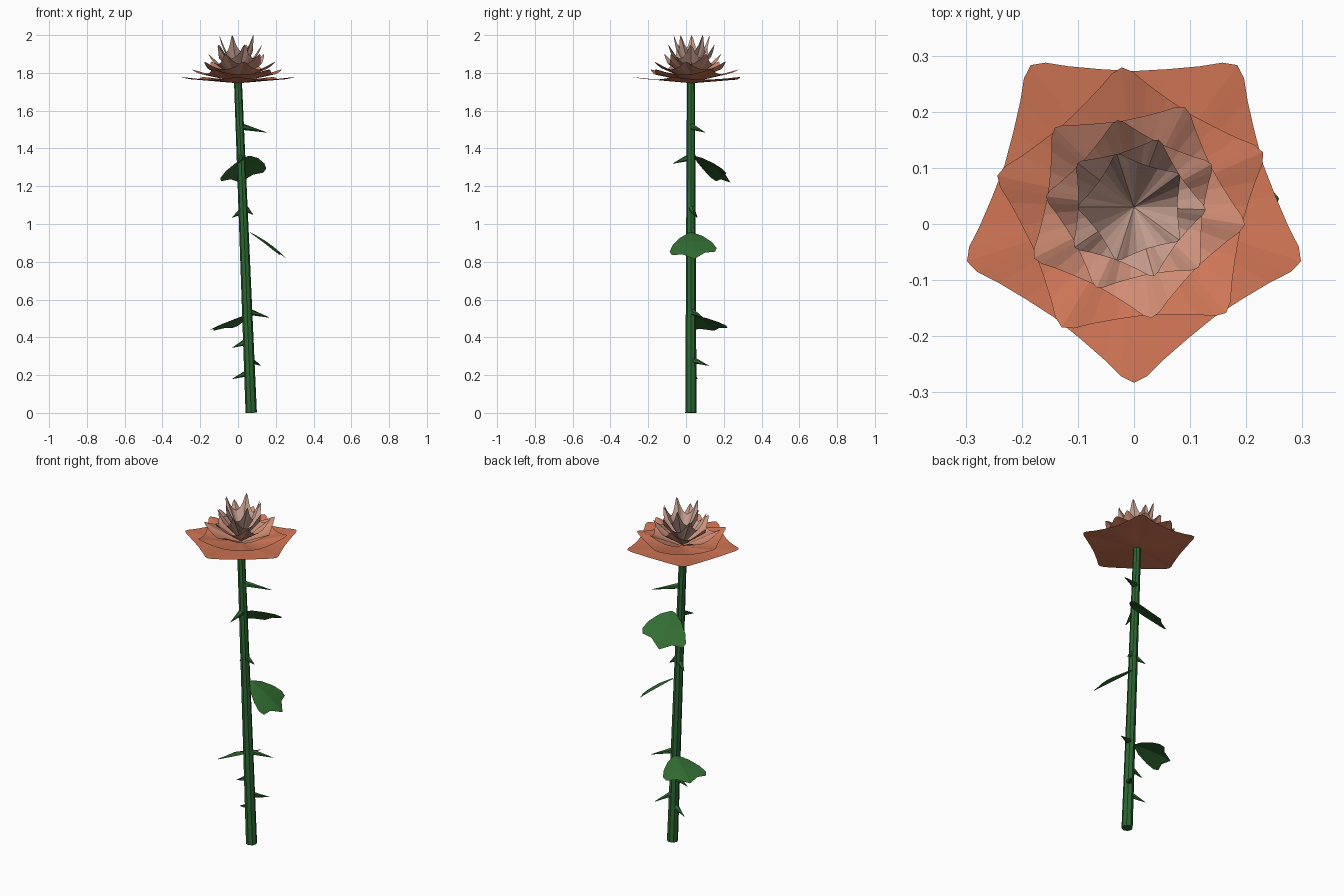
import bpy, bmesh
from math import cos, sin, radians
from mathutils import Vector

cube = bpy.data.objects.get("Cube")
if cube:
    bpy.data.objects.remove(cube)


def linear(c):
    c /= 255
    return c / 12.92 if c < 0.04 else ((c + 0.055) / 1.055) ** 2.4


def material(name, rgb):
    m = bpy.data.materials.new(name)
    m.use_nodes = True
    col = [linear(c) for c in rgb] + [1]
    m.diffuse_color = col
    m.node_tree.nodes["Principled BSDF"].inputs["Base Color"].default_value = col
    return m


def add_object(name, bm, mat, recalc=False):
    if recalc:
        bmesh.ops.recalc_face_normals(bm, faces=bm.faces)
    me = bpy.data.meshes.new(name)
    bm.to_mesh(me)
    bm.free()
    me.materials.append(mat)
    ob = bpy.data.objects.new(name, me)
    bpy.context.collection.objects.link(ob)
    return ob


stem_green = material("stem green", (45, 104, 50))
leaf_green = material("leaf green", (50, 108, 50))

STEM_TOP = 1.75


def stem_at(z):
    return Vector((0.07 * (1 - z / STEM_TOP), 0.026, z))


def tapered(name, a, b, r1, r2, sides, mat):
    """Straight tapered rod between two points."""
    d = b - a
    bm = bmesh.new()
    bmesh.ops.create_cone(bm, cap_ends=True, segments=sides,
                          radius1=r1, radius2=r2, depth=d.length)
    bm.transform(d.to_track_quat('Z', 'Y').to_matrix().to_4x4())
    bmesh.ops.translate(bm, verts=bm.verts, vec=(a + b) / 2)
    return add_object(name, bm, mat, True)


# Stem
tapered("stem", stem_at(0), stem_at(STEM_TOP), 0.03, 0.021, 8, stem_green)

# Thorns, given by their tips
thorn_tips = [(0.15, 0.10, 1.485), (0.0, -0.07, 1.32), (-0.03, 0.06, 1.035),
              (0.08, 0.04, 1.05), (0.165, 0.09, 0.505), (-0.03, 0.03, 0.345),
              (0.12, 0.12, 0.25), (-0.03, 0.06, 0.18)]
for i, tip in enumerate(thorn_tips):
    tip = Vector(tip)
    root = stem_at(tip.z + 0.03)
    out = tip - root
    out.z = 0
    root += out.normalized() * 0.015
    tapered(f"thorn_{i + 1}", root, tip, 0.017, 0.001, 6, stem_green)


# Leaves: rows of distance along, half width
leaf_rows = [(0.0, 0.012), (0.03, 0.06), (0.08, 0.105), (0.12, 0.125),
             (0.145, 0.115), (0.155, 0.06), (0.195, 0.0)]


def leaf(name, base, azimuth, droop, roll):
    a = radians(azimuth)
    along, across = Vector((cos(a), sin(a), 0)), Vector((-sin(a), cos(a), 0))
    bm = bmesh.new()
    rows = []
    for u, w in leaf_rows:
        row = []
        for s in (-1, 0, 1):
            z = -droop * (0.6 * u / 0.195 + 0.4 * (u / 0.195) ** 2)
            z += roll * s * w - 0.15 * abs(s) * w
            row.append(bm.verts.new(Vector(base) + along * u + across * s * w
                                    + Vector((0, 0, z))))
        rows.append(row)
    for r, q in zip(rows, rows[1:]):
        for k in (0, 1):
            bm.faces.new((r[k], q[k], q[k + 1], r[k + 1]))
    bmesh.ops.remove_doubles(bm, verts=bm.verts, dist=0.0005)
    add_object(name, bm, leaf_green)


leaf("upper_leaf", (0.055, 0.045, 1.36), 103, 0.14, -0.2)
leaf("middle_leaf", (0.065, 0.025, 0.955), 6, 0.14, 0.08)
leaf("lower_leaf", (0.035, 0.045, 0.515), 148, 0.08, -0.05)

# Flower: nested five-petalled cups (radius, tip height, tip angle, tint)
layers = [(0.313, 1.778, 54, 0.0), (0.25, 1.818, 23, 0.05), (0.2, 1.86, 63, 0.45),
          (0.158, 1.90, 29, 0.6), (0.128, 1.95, 70, 0.9), (0.1, 2.0, 36, 1.0)]
outline = [(-36, 0.775), (-22, 0.81), (-11, 0.885), (-4.5, 0.965), (0, 1.0),
           (4.5, 0.965), (11, 0.885), (22, 0.81)]
outer, inner = (210, 118, 85), (205, 165, 150)
for i, (radius, top, angle, tint) in enumerate(layers):
    mat = material(f"petal tint {i + 1}",
                   [o + (n - o) * tint for o, n in zip(outer, inner)])
    low = 1.745 + 0.005 * i
    bm = bmesh.new()
    centre = bm.verts.new((0, 0.03, low))
    rim = []
    for p in range(5):
        for d, k in outline:
            t = radians(angle + 72 * p + d)
            rim.append(bm.verts.new((radius * k * cos(t), 0.03 + radius * k * sin(t),
                                     low + (top - low) * k ** 2)))
    for v, w in zip(rim, rim[1:] + rim[:1]):
        bm.faces.new((centre, v, w))
    add_object(f"petal_ring_{i + 1}", bm, mat)
